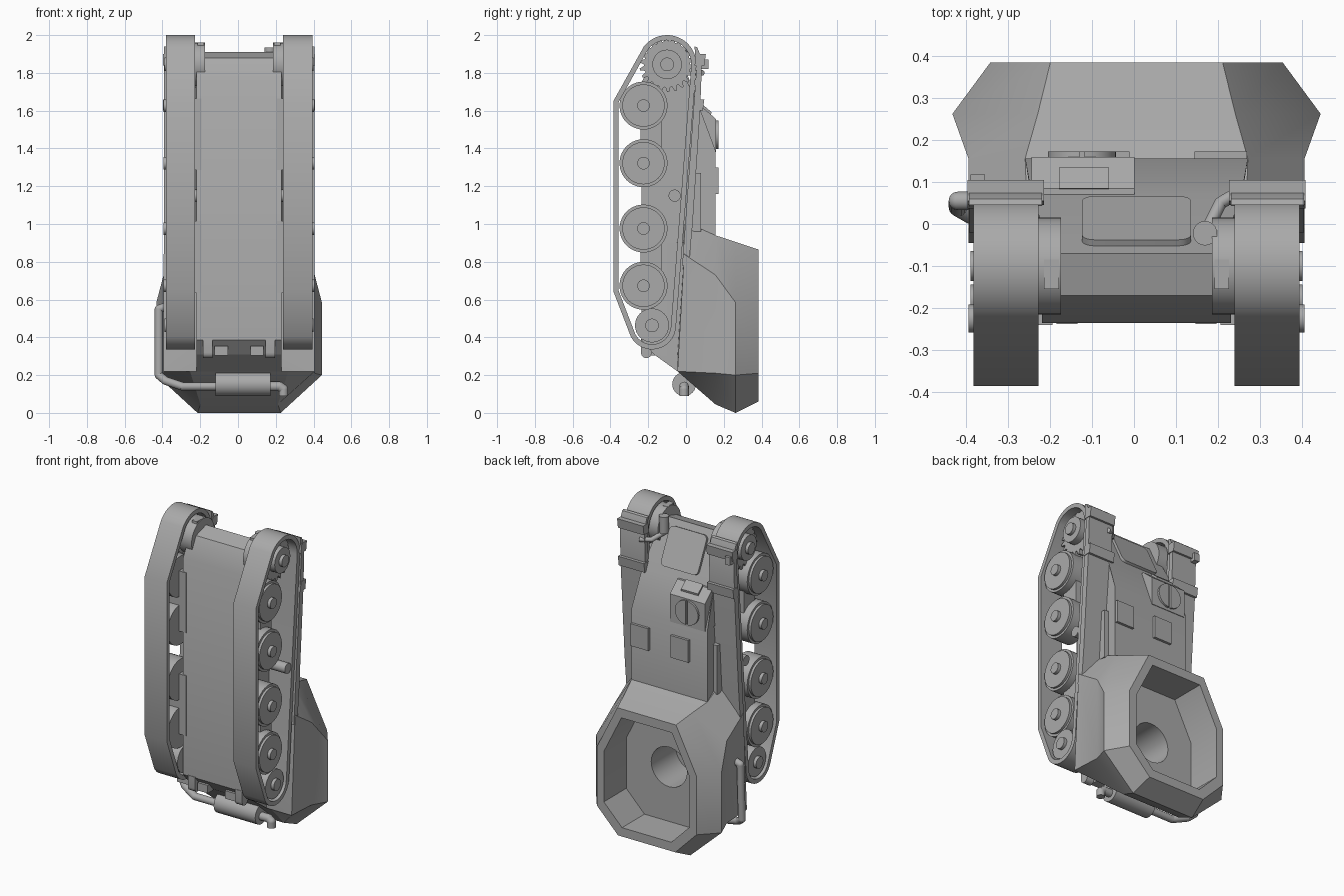
import bpy, bmesh, math
from mathutils import Matrix, Vector

cube = bpy.data.objects.get("Cube")
if cube:
    bpy.data.objects.remove(cube, do_unlink=True)

GREY = (0.4, 0.4, 0.4, 1)
mat = bpy.data.materials.new("plain_grey")
mat.use_nodes = True
mat.diffuse_color = GREY
mat.node_tree.nodes["Principled BSDF"].inputs["Base Color"].default_value = GREY
MIDDLE = 0.006
parts = []


def finish(name, bm):
    bmesh.ops.recalc_face_normals(bm, faces=bm.faces)
    bmesh.ops.translate(bm, verts=bm.verts, vec=(MIDDLE, 0, 0))
    mesh = bpy.data.meshes.new(name)
    bm.to_mesh(mesh)
    bm.free()
    mesh.materials.append(mat)
    obj = bpy.data.objects.new(name, mesh)
    bpy.context.collection.objects.link(obj)
    parts.append(obj)
    return obj


def skin(bm, rings):
    """Join closed rings of points with quads; returns the vertex rings."""
    loops = [[bm.verts.new(p) for p in ring] for ring in rings]
    for a, b in zip(loops, loops[1:]):
        n = len(a)
        for i in range(n):
            bm.faces.new((a[i], a[(i + 1) % n], b[(i + 1) % n], b[i]))
    return loops


def prism(name, pts, x0, x1):
    """Side profile of (y, z) points extruded across x."""
    bm = bmesh.new()
    a, b = skin(bm, [[(x, y, z) for y, z in pts] for x in (x0, x1)])
    bm.faces.new(a)
    bm.faces.new(b)
    return finish(name, bm)


def box(name, x, y, z, bevel=0):
    obj = prism(name, [(y[0], z[0]), (y[1], z[0]), (y[1], z[1]), (y[0], z[1])], *x)
    if bevel:
        mod = obj.modifiers.new("round", "BEVEL")
        mod.width, mod.segments = bevel, 2
    return obj


def arc(cy, cz, r, a0, a1, n):
    return [(cy + r * math.cos(math.radians(a0 + (a1 - a0) * i / n)),
             cz + r * math.sin(math.radians(a0 + (a1 - a0) * i / n))) for i in range(n + 1)]


def disc(name, x0, x1, y, z, r, n=32):
    return prism(name, arc(y, z, r, 0, 360 * (n - 1) / n, n - 1), x0, x1)


def rod(name, a, b, r, n=24):
    a, b = Vector(a), Vector(b)
    bm = bmesh.new()
    turn = (b - a).to_track_quat('Z', 'Y').to_matrix().to_4x4()
    bmesh.ops.create_cone(bm, cap_ends=True, segments=n, radius1=r, radius2=r,
                          depth=(b - a).length, matrix=Matrix.Translation((a + b) / 2) @ turn)
    return finish(name, bm)


def pipe(name, points, r):
    for i, (a, b) in enumerate(zip(points, points[1:])):
        rod(f"{name}_{i}", a, b, r, 16)
    for i, p in enumerate(points[1:-1]):
        bm = bmesh.new()
        bmesh.ops.create_uvsphere(bm, u_segments=16, v_segments=8, radius=r,
                                  matrix=Matrix.Translation(p))
        finish(f"{name}_bend_{i}", bm)


# Main hull: side profile, sides leaning out towards the roof, narrow nose
hull = prism("hull", [(-.235, .385), (-.235, 1.75), (-.17, 1.88), (-.07, 1.91), (.07, 1.62),
                      (.156, 1.39), (.156, .9), (-.1, .9), (-.1, .3), (-.17, .31)], -1, 1)
for v in hull.data.vertices:
    half = .225 + .04 * max(0, v.co.y + .07) / .226
    if v.co.z > 1.85 and v.co.y > -.1:
        half = .2
    v.co.x = MIDDLE + math.copysign(half, v.co.x)

# Open rear compartment: eight-sided rings from the rear plate to the rim and down inside
HALF_RINGS = [
    [(.225, -.17, .9), (.225, -.17, .75), (.225, -.17, .4), (.225, -.17, .31)],
    [(.225, -.02, 1.0), (.225, -.01, .84), (.225, -.045, .3), (.225, -.045, .22)],
    [(.26, .02, 1.0), (.4, -.01, .84), (.4, -.045, .22), (.26, -.045, .22)],
    [(.265, .156, .94), (.4, .156, .73), (.4, .156, .21), (.205, .156, .045)],
    [(.235, .262, .905), (.438, .262, .585), (.438, .262, .2), (.22, .262, 0)],
    [(.205, .384, .865), (.348, .384, .58), (.348, .384, .21), (.2, .384, .06)]]
rim = HALF_RINGS[-1]
for y, k in ((.384, .86), (.16, .86)):
    HALF_RINGS.append([(x * k, y, .46 + (z - .46) * k) for x, _, z in rim])
bm = bmesh.new()
loops = skin(bm, [h + [(-x, y, z) for x, y, z in reversed(h)] for h in HALF_RINGS])
bm.faces.new(loops[0])
floor = loops[-1]
shaft = skin(bm, [[(x, y, z) for x, z in arc(0, .46, .125, 0, 348.75, 31)] for y in (.16, -.085)])
bm.faces.new(shaft[1])
edges = [bm.edges.get((l[i], l[i - 1])) for l in (floor, shaft[0]) for i in range(len(l))]
bmesh.ops.triangle_fill(bm, edges=edges, use_beauty=True)
finish("rear_compartment", bm)

# Driver hood with visor and split round hatch
prism("driver_hood", [(.04, 1.38), (.07, 1.62), (.085, 1.62), (.16, 1.555), (.16, 1.38)], -.25, -.005)
prism("visor", [(.083, 1.61), (.085, 1.635), (.135, 1.592), (.13, 1.57)], -.185, -.065)
for s in (1, -1):
    bm = bmesh.new()
    pts = [(-.13 + s * (.006 + .075 * math.cos(t)), 1.472 + .075 * math.sin(t))
           for t in [math.pi * (i / 16 - .5) for i in range(17)]]
    a, b = skin(bm, [[(x, y, z) for x, z in pts] for y in (.155, .173)])
    bm.faces.new(a)
    bm.faces.new(b)
    finish("hatch_half", bm)
    # Roof panels
    box("roof_panel", sorted((s * .14 - .125 + .123, s * .14 + .123)), (.15, .172), (1.16, 1.3))

# Rounded access plate lying on the sloping nose
bm = bmesh.new()
outline = []
for cx, cz, a in ((.1, .1, 0), (-.1, .1, 90), (-.1, -.1, 180), (.1, -.1, 270)):
    outline += arc(cx, cz, .03, a, a + 90, 4)
a, b = skin(bm, [[(u, h, w * .92) for u, w in outline] for h in (-.01, .016)])
bm.faces.new(a)
bm.faces.new(b)
bmesh.ops.rotate(bm, verts=bm.verts, matrix=Matrix.Rotation(math.atan2(.14, .29), 3, 'X'))
bmesh.ops.translate(bm, verts=bm.verts, vec=(0, .0, 1.765))
finish("nose_plate", bm)

# Running gear, one set on each side
TRACK = (arc(-.1, 1.845, .155, -4, 143, 20) + [(-.385, 1.65), (-.385, .645)]
         + arc(-.18, .463, .127, 208, 356, 16))


def inset_path(pts, d):
    out = []
    for i, p in enumerate(pts):
        p = Vector(p)
        t1 = (p - Vector(pts[i - 1])).normalized()
        t2 = (Vector(pts[(i + 1) % len(pts)]) - p).normalized()
        n = Vector((-t1.y - t2.y, t1.x + t2.x)).normalized()
        out.append(tuple(p + n * d / max(.5, n.dot(Vector((-t1.y, t1.x))))))
    return out


INNER = inset_path(TRACK, .027)
for s, side in ((1, "left"), (-1, "right")):
    bm = bmesh.new()
    skin(bm, [[(s * x, y, z) for y, z in path] for x, path in
              ((.233, TRACK), (.388, TRACK), (.388, INNER), (.233, INNER), (.233, TRACK))])
    bmesh.ops.remove_doubles(bm, verts=bm.verts, dist=1e-5)
    finish(side + "_track", bm)
    for z in (1.627, 1.322, .976, .673):
        disc(side + "_road_wheel", s * .25, s * .365, -.225, z, .127, 40)
        disc(side + "_wheel_face", s * .36, s * .38, -.225, z, .112, 40)
        disc(side + "_wheel_hub", s * .37, s * .4, -.225, z, .033)
    for z in (1.475, .825):
        box(side + "_bogie_beam", sorted((s * .2, s * .32)), (-.24, -.13), (z - .19, z + .19))
    gear = [(-.1 + r * math.cos(a), 1.845 + r * math.sin(a)) for i in range(22)
            for k, r in enumerate((.122, .122, .147, .147))
            for a in [math.tau * (i + k / 4) / 22]]
    prism(side + "_sprocket_teeth", gear, s * .29, s * .33)
    disc(side + "_final_drive", s * .18, s * .27, -.1, 1.845, .115)
    for name, y, z, r in (("sprocket", -.1, 1.845, .078), ("idler", -.18, .463, .09)):
        disc(f"{side}_{name}", s * .24, s * .375, y, z, r)
        disc(f"{side}_{name}_hub", s * .37, s * .395, y, z, .036)
    disc(side + "_return_roller", s * .2, s * .385, -.06, 1.15, .032)

    # Fender with straps and a low stowage box
    prism(side + "_fender", [(.045, 1.94), (.06, 1.935), (.085, 1.87), (.075, 1.6), (.035, 1.0),
                             (.015, .78), (-.02, .78), (.055, 1.82)], s * .225, s * .398)
    for z, y in ((1.87, .085), (1.63, .077)):
        prism(side + "_fender_strap", [(y - .04, z - .03), (y + .012, z - .03),
                                       (y + .02, z + .03), (y - .03, z + .03)], s * .22, s * .402)
    prism(side + "_stowage_box", [(.03, .96), (.08, .96), (.08, 1.27), (.04, 1.27)], s * .235, s * .28)

    # Nose bracket, tow hook and hinge at the rear
    box(side + "_nose_bracket", sorted((s * .185, s * .22)), (-.155, -.085), (1.79, 1.96))
    prism(side + "_tow_hook", arc(-.21, .318, .028, 180, 360, 8) + [(-.182, .39), (-.238, .39)],
          s * .14, s * .19)
    box(side + "_hinge", sorted((s * .06, s * .13)), (-.225, -.15), (.305, .355))

# Headlight, its arm and the marker lamp
rod("headlight", (.163, -.022, 1.83), (.163, -.022, 1.935), .029)
pipe("headlight_arm", [(.16, -.03, 1.83), (.2, .05, 1.8), (.26, .085, 1.8)], .015)
box("marker_lamp", (-.395, -.36), (.06, .118), (1.82, 1.87))

# Exhaust pipe and muffler across the rear
pipe("exhaust_pipe", [(-.38, .055, .565), (-.425, .055, .55), (-.425, .04, .2), (-.39, .02, .17),
                      (-.3, -.01, .14), (-.12, -.01, .14)], .022)
rod("muffler", (-.125, -.01, .152), (.165, -.01, .152), .063)
pipe("exhaust_outlet", [(.15, -.01, .14), (.215, -.01, .14), (.235, -.01, .125), (.235, -.01, .09)], .025)

# Smooth round parts while keeping edges crisp
for obj in bpy.context.selected_objects:
    obj.select_set(False)
for obj in parts:
    obj.select_set(True)
bpy.context.view_layer.objects.active = parts[0]
bpy.ops.object.shade_smooth_by_angle(angle=math.radians(30))
